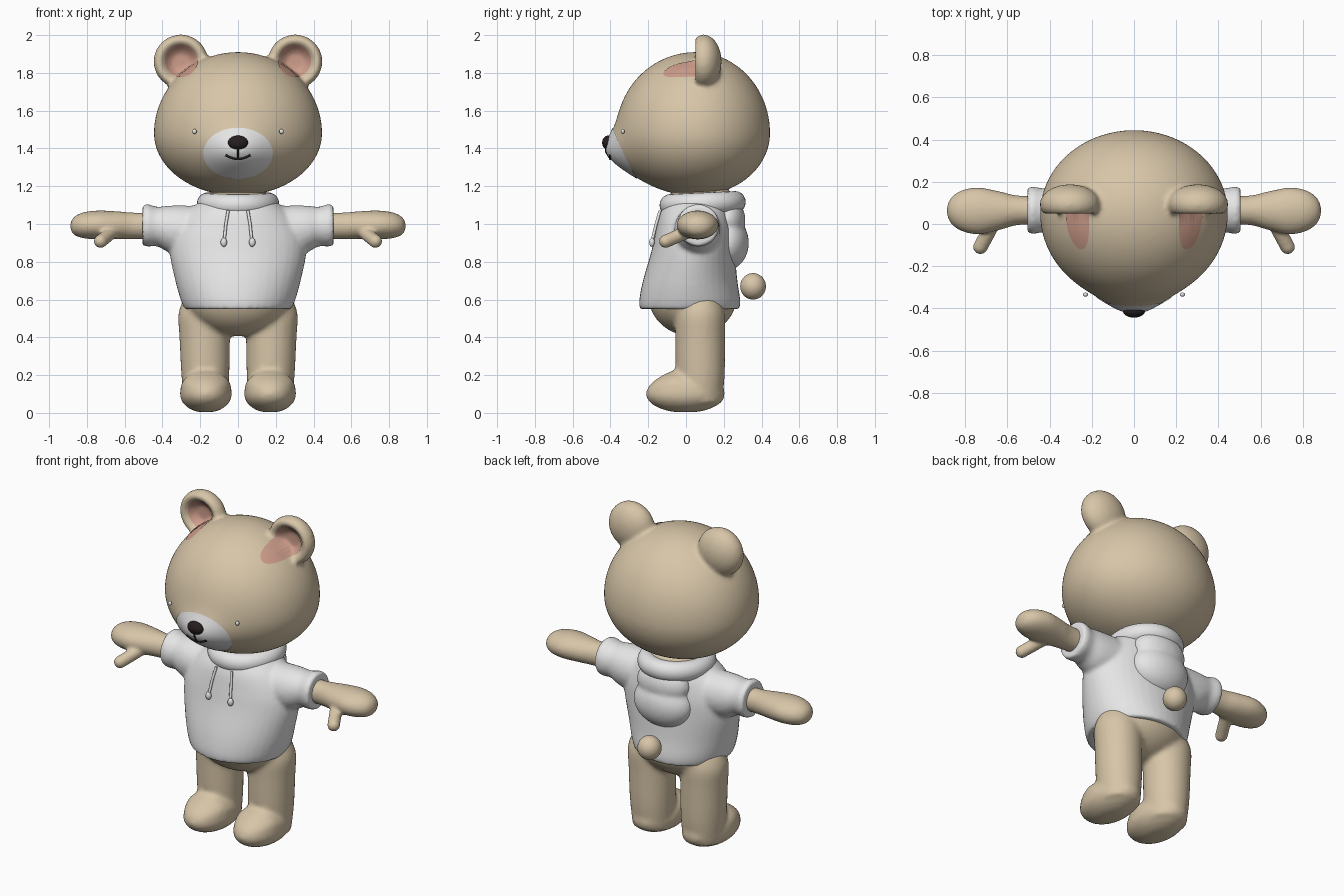
import bpy, bmesh, math
from mathutils import Vector, Matrix

if "Cube" in bpy.data.objects:
    bpy.data.objects.remove(bpy.data.objects["Cube"])


def material(name, rgb):
    m = bpy.data.materials.new(name)
    m.use_nodes = True
    m.diffuse_color = (*rgb, 1)
    m.node_tree.nodes["Principled BSDF"].inputs["Base Color"].default_value = (*rgb, 1)
    return m


TAN = material("tan_fur", (0.68, 0.56, 0.39))
WHITE = material("soft_white", (0.79, 0.79, 0.79))
PINK = material("ear_pink", (0.62, 0.34, 0.26))
DARK = material("dark_brown", (0.02, 0.013, 0.013))


def finish(bm, name, mat, voxel=0, smooth=4):
    """Turn a bmesh into a smooth object, optionally fusing its parts."""
    bmesh.ops.recalc_face_normals(bm, faces=bm.faces)
    for f in bm.faces:
        f.smooth = True
    me = bpy.data.meshes.new(name)
    bm.to_mesh(me)
    bm.free()
    me.materials.append(mat)
    ob = bpy.data.objects.new(name, me)
    bpy.context.collection.objects.link(ob)
    if voxel:
        r = ob.modifiers.new("fuse", 'REMESH')
        r.mode, r.voxel_size, r.use_smooth_shade = 'VOXEL', voxel, True
        s = ob.modifiers.new("soften", 'SMOOTH')
        s.factor, s.iterations = 0.5, smooth
    return ob


def ball(bm, centre, radii, seg=40):
    mat = Matrix.Translation(centre) @ Matrix.Diagonal((*radii, 1))
    return bmesh.ops.create_uvsphere(bm, u_segments=seg, v_segments=seg // 2,
                                     radius=1, matrix=mat)["verts"]


def loft(bm, place, rings, seg=40, steps=5):
    """Closed skin through rings of (t, centre a, centre b, radius a, radius b)."""
    fine = []
    for i in range(len(rings) - 1):
        p = [Vector(rings[max(0, min(len(rings) - 1, i + k))]) for k in (-1, 0, 1, 2)]
        for j in range(steps):
            u = j / steps
            fine.append(p[1] + 0.5 * u * (p[2] - p[0] + u * (2 * p[0] - 5 * p[1] + 4 * p[2] - p[3]
                        + u * (3 * (p[1] - p[2]) + p[3] - p[0]))))
    fine.append(Vector(rings[-1]))
    loops = []
    for t, ca, cb, ra, rb in fine:
        angles = [math.tau * k / seg for k in range(seg)]
        loops.append([bm.verts.new(place(t, ca + ra * math.cos(a), cb + rb * math.sin(a)))
                      for a in angles])
    for lo, hi in zip(loops, loops[1:]):
        for k in range(seg):
            n = (k + 1) % seg
            bm.faces.new((lo[k], lo[n], hi[n], hi[k]))
    bm.faces.new(loops[0])
    bm.faces.new(loops[-1])


def upright(t, a, b):
    return (a, b, t)


def sideways(side):
    return lambda t, a, b: (side * t, a, b)


def tube(name, points, radius, mat):
    cu = bpy.data.curves.new(name, 'CURVE')
    cu.dimensions, cu.bevel_depth, cu.bevel_resolution = '3D', radius, 3
    cu.use_fill_caps = True
    sp = cu.splines.new('POLY')
    sp.points.add(len(points) - 1)
    for p, co in zip(sp.points, points):
        p.co = (*co, 1)
    cu.materials.append(mat)
    ob = bpy.data.objects.new(name, cu)
    bpy.context.collection.objects.link(ob)


# Head: an egg with a soft muzzle bump, fused with two dished ears
HEAD = Vector((0, 0.05, 1.48))


def bump(x, z):
    return 0.07 * math.exp(-(x / 0.16) ** 2 - ((z - 1.375) / 0.11) ** 2)


def face_y(x, z):
    rz = 0.43 if z > HEAD.z else 0.33
    d = 1 - (x / 0.445) ** 2 - ((z - HEAD.z) / rz) ** 2
    return HEAD.y - 0.42 * math.sqrt(max(0, d)) - bump(x, z)


bm = bmesh.new()
for v in ball(bm, (0, 0, 0), (1, 1, 1), 96):
    x, y, z = v.co
    v.co = HEAD + Vector((x * 0.445, y * (0.395 if y > 0 else 0.42), z * (0.43 if z > 0 else 0.33)))
    if y < 0:
        v.co.y -= bump(v.co.x, v.co.z)
for side in (-1, 1):
    for v in ball(bm, (0, 0, 0), (1, 1, 1), 64):
        x, y, z = v.co
        if y < 0:
            y += 1.15 * math.exp(-((x * x + z * z) / 0.42) ** 2)
        v.co = (side * 0.303 + x * 0.144, 0.093 + y * 0.095, 1.86 + z * 0.143)
head = finish(bm, "head", TAN, 0.013, 5)


# Painted patches wrapped onto the head
def patch(name, cx, cz, rx, rz, mat):
    bm = bmesh.new()
    count, seg = 16, 64
    rows = [[bm.verts.new((cx + rx * r / count * math.cos(math.tau * k / seg), -1,
                           cz + rz * r / count * math.sin(math.tau * k / seg)))
             for k in range(seg)] for r in range(1, count + 1)]
    mid = bm.verts.new((cx, -1, cz))
    for k in range(seg):
        n = (k + 1) % seg
        bm.faces.new((mid, rows[0][k], rows[0][n]))
        for a, b in zip(rows, rows[1:]):
            bm.faces.new((a[k], b[k], b[n], a[n]))
    ob = finish(bm, name, mat)
    if ob.data.polygons[0].normal.y > 0:
        ob.data.flip_normals()
    w = ob.modifiers.new("wrap", 'SHRINKWRAP')
    w.target, w.wrap_method, w.wrap_mode = head, 'PROJECT', 'ABOVE_SURFACE'
    w.use_project_y, w.use_positive_direction, w.offset = True, True, 0.004


patch("muzzle_patch", 0, 1.375, 0.182, 0.133, WHITE)
for side, label in ((1, "left"), (-1, "right")):
    patch(label + "_inner_ear", side * 0.3, 1.865, 0.09, 0.09, PINK)
    bm = bmesh.new()
    ball(bm, (side * 0.23, -0.335, 1.49), (0.012, 0.01, 0.013), 16)
    finish(bm, label + "_eye", WHITE)

# Nose and mouth
bm = bmesh.new()
ball(bm, (0, -0.412, 1.43), (0.053, 0.032, 0.038))
finish(bm, "nose", DARK)
smile = [(x, 1.345 + 0.02 * (x / 0.065) ** 2) for x in (i * 0.065 / 8 for i in range(-8, 9))]
tube("mouth", [(x, face_y(x, z) - 0.003, z) for x, z in smile], 0.007, DARK)
tube("mouth_line", [(0, face_y(0, z) - 0.003, z) for z in (1.41, 1.38, 1.345)], 0.005, DARK)

# Lower body: hips, legs and feet fused together
bm = bmesh.new()
ball(bm, (0, 0.035, 0.62), (0.285, 0.235, 0.215))
for side in (-1, 1):
    loft(bm, upright, [(0.05, side * 0.17, 0.075, 0.115, 0.115),
                       (0.2, side * 0.173, 0.075, 0.127, 0.13),
                       (0.4, side * 0.176, 0.075, 0.134, 0.132),
                       (0.52, side * 0.176, 0.075, 0.14, 0.132),
                       (0.6, side * 0.16, 0.075, 0.13, 0.11)])
    for v in ball(bm, (side * 0.17, -0.003, 0.1), (0.138, 0.21, 0.1)):
        v.co.z = max(v.co.z, 0.004)
        v.co.z += 0.03 * max(0, 1 - abs(v.co.y + 0.06) / 0.15) * (v.co.z > 0.12)
finish(bm, "legs", TAN, 0.014, 6)

# Neck and tail
bm = bmesh.new()
ball(bm, (0, 0.08, 1.1), (0.17, 0.18, 0.14))
finish(bm, "neck", TAN)
bm = bmesh.new()
ball(bm, (0, 0.355, 0.67), (0.068, 0.068, 0.07))
finish(bm, "tail", TAN)

# Arms with mitten hands and thumbs
for side, label in ((1, "left"), (-1, "right")):
    bm = bmesh.new()
    loft(bm, sideways(side), [(0.4, 0.065, 0.99, 0.065, 0.068),
                              (0.55, 0.065, 0.99, 0.07, 0.07),
                              (0.64, 0.063, 0.993, 0.092, 0.074),
                              (0.74, 0.062, 0.995, 0.111, 0.076),
                              (0.82, 0.063, 0.993, 0.095, 0.068),
                              (0.87, 0.063, 0.99, 0.058, 0.045),
                              (0.888, 0.063, 0.99, 0.012, 0.01)])
    start, end = Vector((0.67, 0, 0.955)), Vector((0.728, -0.108, 0.908))
    for i in range(9):
        p = start.lerp(end, i / 8)
        ball(bm, (side * p.x, p.y, p.z), (0.036,) * 3, 20)
    finish(bm, label + "_arm", TAN, 0.01, 4)

# Hoodie: torso and sleeves fused together
bm = bmesh.new()
loft(bm, upright, [(0.55, 0, 0.02, 0.283, 0.265),
                   (0.6, 0, 0.02, 0.304, 0.267),
                   (0.7, 0, 0.022, 0.332, 0.25),
                   (0.85, 0, 0.037, 0.362, 0.222),
                   (0.95, 0, 0.045, 0.35, 0.208),
                   (1.05, 0, 0.05, 0.285, 0.19),
                   (1.12, 0, 0.06, 0.2, 0.165)])
for side in (-1, 1):
    loft(bm, sideways(side), [(0.15, 0.06, 0.96, 0.13, 0.135),
                              (0.34, 0.06, 0.97, 0.12, 0.128),
                              (0.42, 0.064, 0.985, 0.105, 0.106),
                              (0.455, 0.065, 0.99, 0.108, 0.108),
                              (0.48, 0.065, 0.993, 0.113, 0.113),
                              (0.505, 0.065, 0.993, 0.106, 0.106)])
finish(bm, "hoodie", WHITE, 0.012, 5)

# Rolled collar, sloping up towards the back
bm = bmesh.new()
rows = []
for i in range(48):
    a = math.tau * i / 48
    centre = Vector((0.162 * math.cos(a), 0.088 + 0.172 * math.sin(a), 1.108 + 0.008 * math.sin(a)))
    out = Vector((math.cos(a), math.sin(a), 0))
    rows.append([bm.verts.new(centre + out * 0.056 * math.cos(b) + Vector((0, 0, 0.058 * math.sin(b))))
                 for b in (math.tau * j / 20 for j in range(20))])
for i in range(48):
    for j in range(20):
        n, m = (i + 1) % 48, (j + 1) % 20
        bm.faces.new((rows[i][j], rows[n][j], rows[n][m], rows[i][m]))
finish(bm, "collar", WHITE)

# Hood hanging down the back
bm = bmesh.new()
ball(bm, (0, 0.215, 0.9), (0.19, 0.118, 0.145))
ball(bm, (0, 0.215, 1.02), (0.17, 0.1, 0.12))
finish(bm, "hood", WHITE, 0.012, 8)

# Drawstrings with rounded ends
for side, label in ((1, "left"), (-1, "right")):
    tube(label + "_drawstring", [(side * 0.052, -0.138, 1.07), (side * 0.064, -0.158, 1.0),
                                 (side * 0.073, -0.18, 0.91)], 0.008, WHITE)
    bm = bmesh.new()
    ball(bm, (side * 0.075, -0.18, 0.903), (0.017, 0.015, 0.024), 20)
    finish(bm, label + "_drawstring_end", WHITE)
